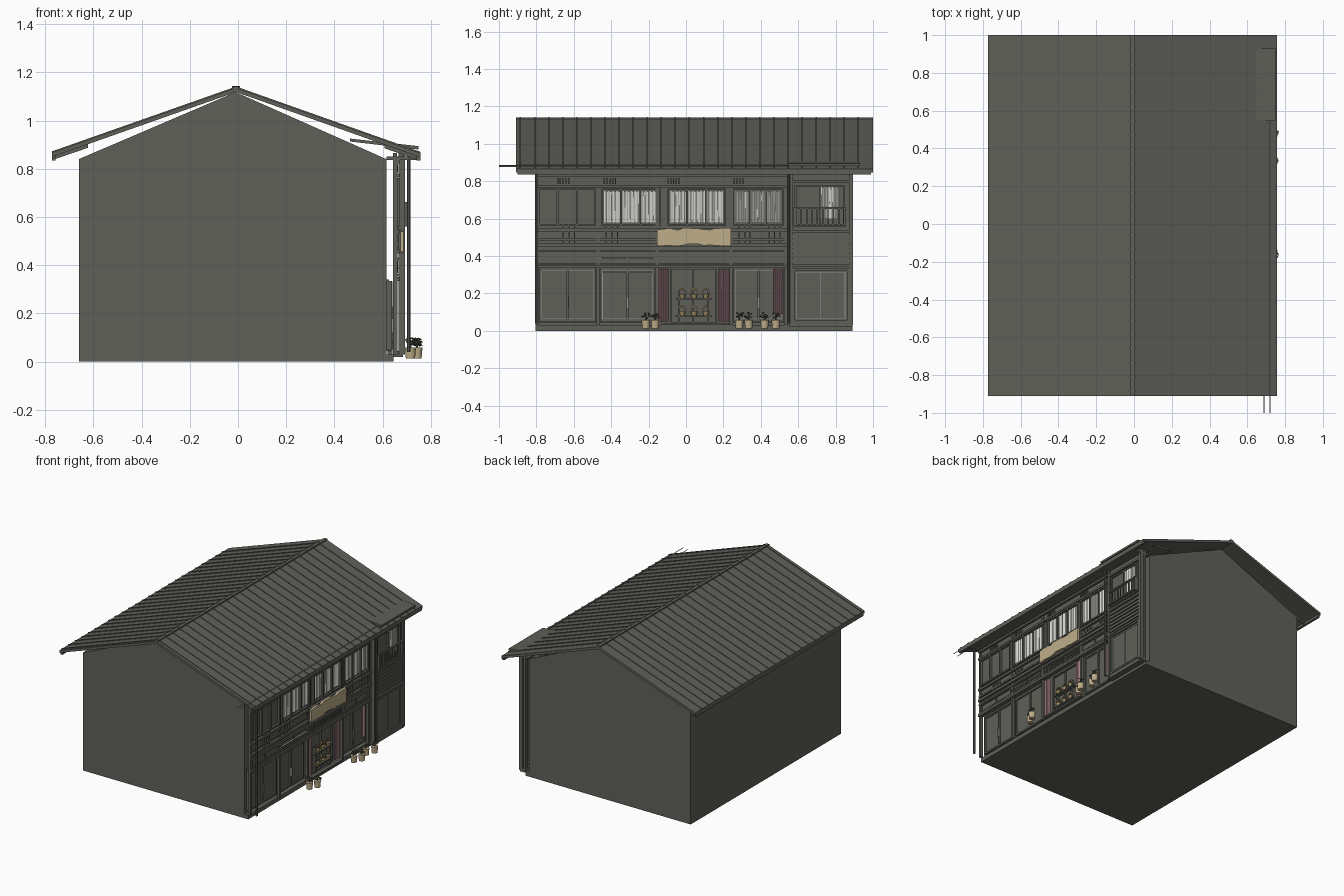
import bpy, bmesh, math, random
from mathutils import Matrix, Vector

if "Cube" in bpy.data.objects:
    bpy.data.objects.remove(bpy.data.objects["Cube"])
random.seed(4)

def material(name, r, g, b):
    m = bpy.data.materials.new(name)
    m.diffuse_color = (r, g, b, 1)
    m.use_nodes = True
    m.node_tree.nodes["Principled BSDF"].inputs["Base Color"].default_value = m.diffuse_color
    return m

DARK = material("dark grey timber", 0.115, 0.115, 0.10)
LIGHT = material("pale grey trim", 0.30, 0.30, 0.28)
BEIGE = material("beige wood", 0.52, 0.42, 0.25)
WHITE = material("off white cloth", 0.64, 0.65, 0.60)
PINK = material("dusty pink cloth", 0.40, 0.23, 0.27)
GOLD = material("gold basket", 0.36, 0.27, 0.12)
LEAF = material("dark leaf", 0.09, 0.10, 0.07)

def finish(name, bm, mat, smooth=False):
    bmesh.ops.recalc_face_normals(bm, faces=bm.faces)
    me = bpy.data.meshes.new(name)
    bm.to_mesh(me)
    bm.free()
    me.materials.append(mat)
    for p in me.polygons:
        p.use_smooth = smooth
    ob = bpy.data.objects.new(name, me)
    bpy.context.collection.objects.link(ob)
    return ob

def boxes(name, items, mat=DARK):
    """Each item: x0, x1, y0, y1, z0, z1."""
    bm = bmesh.new()
    for x0, x1, y0, y1, z0, z1 in items:
        m = Matrix.Translation(((x0+x1)/2, (y0+y1)/2, (z0+z1)/2)) @ Matrix.Diagonal((x1-x0, y1-y0, z1-z0, 1))
        bmesh.ops.create_cube(bm, size=1, matrix=m)
    return finish(name, bm, mat)

def prism(name, profile, spans, mat=DARK):
    """Extrude an xz profile along each y span."""
    bm = bmesh.new()
    for y0, y1 in spans:
        a = [bm.verts.new((x, y0, z)) for x, z in profile]
        b = [bm.verts.new((x, y1, z)) for x, z in profile]
        bm.faces.new(a)
        bm.faces.new(b[::-1])
        n = len(a)
        for i in range(n):
            bm.faces.new((a[i], a[(i+1) % n], b[(i+1) % n], b[i]))
    return finish(name, bm, mat)

def frame(y0, y1, z0, z1, x0, x1, w=0.01, bars=0):
    out = [(x0, x1, y0, y1, z0, z0+w), (x0, x1, y0, y1, z1-w, z1),
           (x0, x1, y0, y0+w, z0+w, z1-w), (x0, x1, y1-w, y1, z0+w, z1-w)]
    for i in range(1, bars+1):
        y = y0 + (y1-y0)*i/(bars+1)
        out.append((x0, x1, y-w/2, y+w/2, z0+w, z1-w))
    return out

def curtain(name, x, y0, y1, z0, z1, mat, waves):
    bm = bmesh.new()
    n, prev = waves*6, None
    for i in range(n+1):
        dx = 0.003*math.sin(i/6*2*math.pi)
        y = y0 + (y1-y0)*i/n
        top = z1 + 0.003*math.sin(i*0.9)
        cur = [bm.verts.new((x+dx, y, z0)), bm.verts.new((x+dx, y, top))]
        if prev:
            bm.faces.new((prev[0], cur[0], cur[1], prev[1]))
        prev = cur
    finish(name, bm, mat, True)

def rods(name, items, r, mat=DARK):
    bm = bmesh.new()
    for a, b in items:
        a, b = Vector(a), Vector(b)
        m = Matrix.Translation((a+b)/2) @ (b-a).to_track_quat('Z', 'Y').to_matrix().to_4x4()
        bmesh.ops.create_cone(bm, cap_ends=True, segments=8, radius1=r, radius2=r, depth=(b-a).length, matrix=m)
    return finish(name, bm, mat)

# House body with gable ends and plinth
YA, YB = -0.805, 0.89
prism("house_body", [(-0.66, 0), (0.615, 0), (0.615, 0.84), (-0.01, 1.118), (-0.66, 0.84)], [(YA, YB)])
boxes("plinth", [(0.61, 0.645, YA, YB, 0, 0.03), (0.645, 0.685, 0.55, YB, 0.02, 0.045),
                 (0.645, 0.67, -0.13, 0.23, 0.03, 0.042)])

# Roof slopes, ribs, fascia
RY0, RY1 = -0.91, 1.0
RIBS = [-0.885 + 0.0753*i for i in range(25)]
for side, ex, ez in (("left", -0.772, 0.867), ("right", 0.757, 0.865)):
    s = -1 if ex < 0 else 1
    cx = -0.008
    prism(f"roof_{side}", [(cx, 1.136), (ex, ez), (ex, ez-0.018), (cx, 1.118)], [(RY0, RY1)])
    prism(f"roof_ribs_{side}", [(cx, 1.134), (ex, ez-0.002), (ex, ez+0.005), (cx, 1.141)],
          [(y-0.004, y+0.004) for y in RIBS])
    prism(f"rafters_{side}", [(ex-s*0.01, ez-0.012), (ex-s*0.01, ez-0.028), (ex-s*0.15, ez+0.02), (ex-s*0.15, ez+0.036)],
          [(y-0.008, y+0.008) for y in RIBS[1:-1]])
    boxes(f"fascia_{side}", [(min(ex, ex-s*0.016), max(ex, ex-s*0.016), RY0+0.01, RY1-0.01, 0.835, 0.858)])
boxes("ridge_cap", [(-0.02, 0.004, RY0, RY1, 1.128, 1.141)])
boxes("ridge_clips", [(-0.025, 0.009, y-0.004, y+0.004, 1.126, 1.143) for y in RIBS])

# Small flatter canopy over the right bay
prism("bay_canopy", [(0.465, 0.913), (0.748, 0.88), (0.748, 0.894), (0.465, 0.925)], [(0.545, 0.93)])

# Cables and downpipes
rods("cables", [((0.72, -1, 0.884), (0.72, 0.55, 0.884)), ((0.688, -1, 0.878), (0.688, -0.2, 0.878))], 0.002, LIGHT)
rods("downpipes", [((0.708, y, 0.04), (0.708, y, 0.86)) for y in (-0.80, 0.548)], 0.007)

# Main facade: upper wall, posts, beams
boxes("upper_wall", [(0.645, 0.655, YA, 0.55, 0.34, 0.84)])
POSTS = (-0.797, -0.47, -0.155, 0.24, 0.535)
boxes("posts", [(0.642, 0.662, y-0.008, y+0.008, 0.03, 0.84) for y in POSTS])
boxes("beams", [(0.642, 0.672 if h > 0.012 else 0.666, YA, 0.55, z, z+h) for z, h in
                ((0.335, 0.016), (0.355, 0.008), (0.42, 0.012), (0.448, 0.018), (0.482, 0.012),
                 (0.53, 0.016), (0.765, 0.014), (0.822, 0.018))])
boxes("eave_plate", [(0.615, 0.74, YA, YB, 0.836, 0.85)])
slats = []
for y in (-0.66, -0.41, -0.07, 0.27):
    for i in range(5):
        slats.append((0.65, 0.664, y-0.03+i*0.015, y-0.023+i*0.015, 0.785, 0.818))
for y in (-0.66, -0.43, 0.28, 0.44):
    for i in range(3):
        slats.append((0.65, 0.666, y+i*0.03, y+0.007+i*0.03, 0.46, 0.56))
boxes("vent_slats", slats)

# Upper windows with curtains
wins = [(-0.79, -0.48, 2), (-0.455, -0.135, 2), (-0.10, 0.215, 2), (0.245, 0.525, 2)]
boxes("upper_window_frames", [b for y0, y1, n in wins for b in frame(y0, y1, 0.56, 0.762, 0.652, 0.67, 0.01, n)])
for i, (y0, y1, n) in enumerate(wins[1:]):
    w = (y1-y0-0.03)/3
    for k in range(3):
        a = y0 + 0.013 + k*(w+0.002)
        curtain(f"upper_curtain_{i}_{k}", 0.66, a+0.003, a+w-0.003, 0.58, 0.745, WHITE, 5)

# Transom panels and central lattice
trans = [b for y0, y1 in ((-0.785, -0.48), (-0.46, -0.165), (0.25, 0.525))
         for b in frame(y0, y1, 0.367, 0.418, 0.65, 0.663, 0.006, 1)]
trans += frame(-0.145, 0.23, 0.367, 0.418, 0.65, 0.663, 0.006, 14)
trans.append((0.65, 0.662, -0.145, 0.23, 0.39, 0.396))
boxes("transom_lattice", trans)

# Recessed ground floor doors
doors = [(-0.785, -0.48), (-0.46, -0.165), (0.25, 0.525)]
boxes("door_panels", [(0.616, 0.626, y0, y1, 0.045, 0.34) for y0, y1 in doors])
boxes("door_frames", [b for y0, y1 in doors for b in frame(y0, y1, 0.05, 0.335, 0.62, 0.638, 0.012, 1)])
boxes("door_trim", [b for y0, y1 in doors for b in frame(y0+0.012, y1-0.012, 0.062, 0.323, 0.626, 0.63, 0.003)] +
      [(0.655, 0.668, -0.47, -0.165, 0.387, 0.391), (0.64, 0.645, -0.46, -0.165, 0.312, 0.316)], LIGHT)
boxes("door_handles", [(0.635, 0.648, (a+b)/2-0.005, (a+b)/2+0.005, 0.12, 0.18) for a, b in doors], LIGHT)
boxes("entrance_frame", frame(-0.085, 0.165, 0.04, 0.335, 0.62, 0.632, 0.008, 1))
for i, (a, b, z) in enumerate(((-0.15, -0.09, 0.05), (0.17, 0.232, 0.05), (0.465, 0.515, 0.09))):
    curtain(f"door_curtain_{i}", 0.643, a, b, z, 0.33, PINK, 5)

# Display shelf with baskets
boxes("display_shelf", [(0.617, 0.645, -0.055, 0.14, z, z+0.008) for z in (0.075, 0.168)] +
      [(0.62, 0.64, y, y+0.008, 0.03, 0.22) for y in (-0.04, 0.115)])
bm = bmesh.new()
for z in (0.083, 0.176):
    for y in (-0.02, 0.043, 0.106):
        bmesh.ops.create_cone(bm, cap_ends=True, segments=10, radius1=0.012, radius2=0.018, depth=0.022,
                              matrix=Matrix.Translation((0.636, y, z+0.011)))
        for k in range(7):  # arched handle
            t = math.pi*k/6
            bmesh.ops.create_cube(bm, size=0.008, matrix=Matrix.Translation(
                (0.636, y+0.02*math.cos(t), z+0.02+0.028*math.sin(t))) @ Matrix.Rotation(-t, 4, 'X'))
finish("baskets", bm, GOLD)

# Sign board with uneven edges
bm = bmesh.new()
n = 14
ys = [-0.155 + 0.395*i/n for i in range(n+1)]
pts = [(y, 0.458 + random.uniform(-0.006, 0.008)) for y in ys]
pts += [(y, 0.545 + random.uniform(-0.008, 0.006)) for y in reversed(ys)]
f = bm.faces.new([bm.verts.new((0.673, y, z)) for y, z in pts])
ext = bmesh.ops.extrude_face_region(bm, geom=[f])
bmesh.ops.translate(bm, vec=(0.014, 0, 0), verts=[v for v in ext["geom"] if isinstance(v, bmesh.types.BMVert)])
finish("sign_board", bm, BEIGE)

# Projecting right bay
boxes("bay_wall", [(0.668, 0.68, 0.55, YB, 0.03, 0.86)])
boxes("bay_posts", [(0.665, 0.692, y-0.01, y+0.01, 0.03, 0.865) for y in (0.56, 0.882)] +
      [(0.642, 0.66, 0.87, YB, 0.03, 0.865)])
boxes("bay_beams", [(0.668, 0.692, 0.55, YB, z, z+0.014) for z in (0.34, 0.525, 0.79, 0.84)])
boxes("bay_cladding", [(0.675, 0.688, 0.57, 0.872, 0.365+i*0.026, 0.383+i*0.026) for i in range(6)])
boxes("bay_window_frame", frame(0.58, 0.85, 0.555, 0.78, 0.675, 0.69, 0.01, 1))
curtain("bay_curtain", 0.684, 0.72, 0.82, 0.60, 0.767, WHITE, 6)
boxes("balcony_rail", [(0.70, 0.712, 0.58, 0.85, z, z+0.01) for z in (0.56, 0.652)] +
      [(0.703, 0.709, 0.585+i*0.0285, 0.592+i*0.0285, 0.565, 0.655) for i in range(10)] +
      [(0.68, 0.712, y, y+0.01, 0.56, 0.662) for y in (0.575, 0.845)])
boxes("bay_shutter_frame", frame(0.57, 0.872, 0.045, 0.335, 0.675, 0.69, 0.012))
boxes("bay_shutter_trim", frame(0.59, 0.852, 0.065, 0.315, 0.678, 0.683, 0.004, 1), LIGHT)

# Potted plants
POTS = [(0.715, -0.215), (0.742, -0.165), (0.715, 0.285), (0.742, 0.335), (0.715, 0.42), (0.742, 0.48)]
for i, (x, y) in enumerate(POTS):
    bm = bmesh.new()
    bmesh.ops.create_cone(bm, cap_ends=True, segments=16, radius1=0.019, radius2=0.023, depth=0.046,
                          matrix=Matrix.Translation((x, y, 0.036)))
    finish(f"pot_{i}", bm, BEIGE)
    bm = bmesh.new()
    for k in range(9):
        a = k*2.4
        r, h = random.uniform(0.006, 0.018), random.uniform(0.068, 0.096)
        m = Matrix.Translation((x+r*math.cos(a), y+r*math.sin(a)*1.4, h)) @ Matrix.Rotation(a, 4, 'Z') \
            @ Matrix.Rotation(0.5, 4, 'Y') @ Matrix.Diagonal((1.3, 0.8, 0.5, 1))
        bmesh.ops.create_icosphere(bm, subdivisions=1, radius=0.008, matrix=m)
    bmesh.ops.create_cone(bm, cap_ends=True, segments=6, radius1=0.005, radius2=0.003, depth=0.035,
                          matrix=Matrix.Translation((x, y, 0.072)))
    finish(f"plant_{i}", bm, LEAF)
